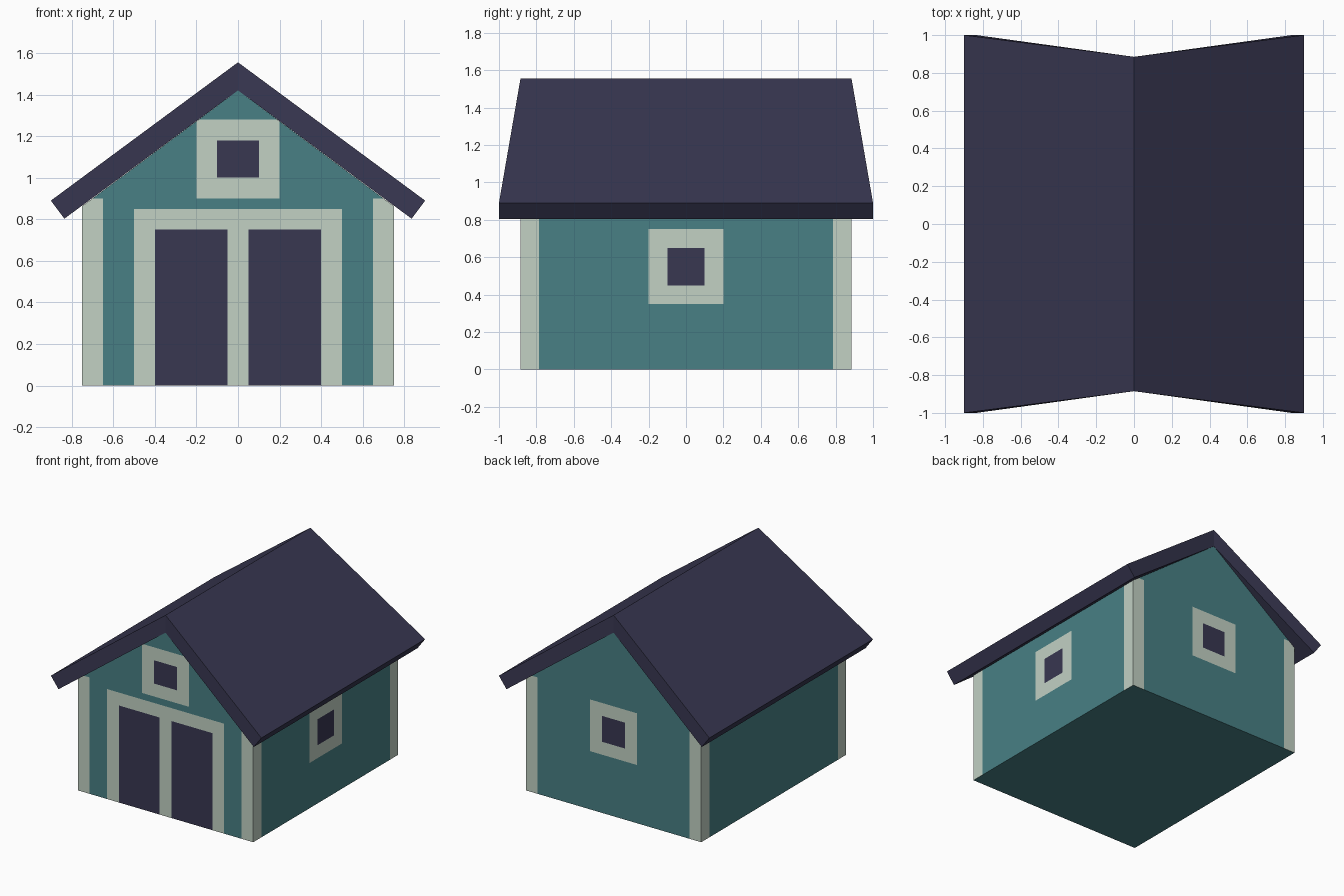
import bpy
import bmesh
from mathutils import Vector

cube = bpy.data.objects.get("Cube")
if cube:
    bpy.data.objects.remove(cube, do_unlink=True)


def make_material(name, rgb):
    # sRGB bytes to linear
    lin = [((c / 255 + 0.055) / 1.055) ** 2.4 for c in rgb] + [1.0]
    mat = bpy.data.materials.new(name)
    mat.use_nodes = True
    mat.diffuse_color = lin
    mat.node_tree.nodes["Principled BSDF"].inputs["Base Color"].default_value = lin
    return mat


TEAL, TRIM, NAVY = 0, 1, 2
teal = make_material("teal_wall", (72, 128, 133))
trim = make_material("pale_trim", (194, 209, 196))
navy = make_material("dark_navy", (56, 55, 81))

WALL_X, WALL_Y, APEX, EAVE = 0.75, 0.885, 1.42, 0.863
RIDGE_Y, EAVE_Y = 0.885, 1.0


def extruded_profile(points, depth):
    """Prism along y from an x-z outline; depth(x) is the half length at x."""
    bm = bmesh.new()
    front = [bm.verts.new((x, -depth(x), z)) for x, z in points]
    back = [bm.verts.new((x, depth(x), z)) for x, z in points]
    n = len(points)
    for i in range(n):
        j = (i + 1) % n
        bm.faces.new((front[i], front[j], back[j], back[i]))
    return bm, front, back


def finish(bm, name, materials):
    bmesh.ops.recalc_face_normals(bm, faces=bm.faces)
    mesh = bpy.data.meshes.new(name)
    bm.to_mesh(mesh)
    bm.free()
    for mat in materials:
        mesh.materials.append(mat)
    obj = bpy.data.objects.new(name, mesh)
    bpy.context.collection.objects.link(obj)
    return obj


def window(u, z, low, high):
    """Square frame with a dark pane, or None outside it."""
    if abs(u) < 0.2 and low < z < high:
        pane = abs(u) < 0.1 and low + 0.1 < z < high - 0.1
        return NAVY if pane else TRIM
    return None


def wall_colour(face):
    n, c = face.normal, face.calc_center_median()
    x, y, z = c
    if abs(n.z) > 0.3:                          # floor and top slopes
        return TEAL
    if abs(n.x) > 0.5:                          # side walls
        if abs(y) > WALL_Y - 0.1:
            return TRIM
        pane = window(y, z, 0.35, 0.75) if n.x > 0 else None
        return TEAL if pane is None else pane
    if abs(x) > 0.65 and z < 0.9:               # corner boards on the gables
        return TRIM
    if n.y > 0:                                 # back window
        pane = window(x, z, 0.45, 0.85)
    else:                                       # double door and loft window
        if abs(x) < 0.5 and z < 0.85:
            return NAVY if 0.05 < abs(x) < 0.4 and z < 0.75 else TRIM
        pane = window(x, z, 0.9, 1.28)
    return TEAL if pane is None else pane


# Walls: gabled prism, cut along the painted outlines
outline = [(-WALL_X, 0), (WALL_X, 0), (WALL_X, EAVE), (0, APEX), (-WALL_X, EAVE)]
bm, front, back = extruded_profile(outline, lambda x: WALL_Y)
bm.faces.new(front)
bm.faces.new(back)
cuts = {
    0: [s * v for v in (0.05, 0.1, 0.2, 0.4, 0.5, 0.65) for s in (-1, 1)],
    1: [s * v for v in (0.1, 0.2, WALL_Y - 0.1) for s in (-1, 1)],
    2: [0.35, 0.45, 0.55, 0.65, 0.75, 0.85, 0.9, 1.0, 1.18, 1.28],
}
for axis, values in cuts.items():
    normal = Vector((0, 0, 0))
    normal[axis] = 1
    for value in values:
        bmesh.ops.bisect_plane(bm, geom=bm.verts[:] + bm.edges[:] + bm.faces[:],
                               dist=1e-5, plane_co=normal * value, plane_no=normal)
bmesh.ops.recalc_face_normals(bm, faces=bm.faces)
for face in bm.faces:
    face.material_index = wall_colour(face)
finish(bm, "walls", [teal, trim, navy])

# Roof: thick chevron whose ends flare outward towards the eaves
chevron = [(0, 1.555), (0.9, 0.89), (0.835, 0.803),
           (0, APEX), (-0.835, 0.803), (-0.9, 0.89)]


def roof_depth(x):
    return RIDGE_Y + (EAVE_Y - RIDGE_Y) * min(abs(x) / 0.835, 1)


bm, front, back = extruded_profile(chevron, roof_depth)
for ring in (front, back):
    bm.faces.new(ring[0:4])
    bm.faces.new((ring[0], ring[3], ring[4], ring[5]))
finish(bm, "roof", [navy])
